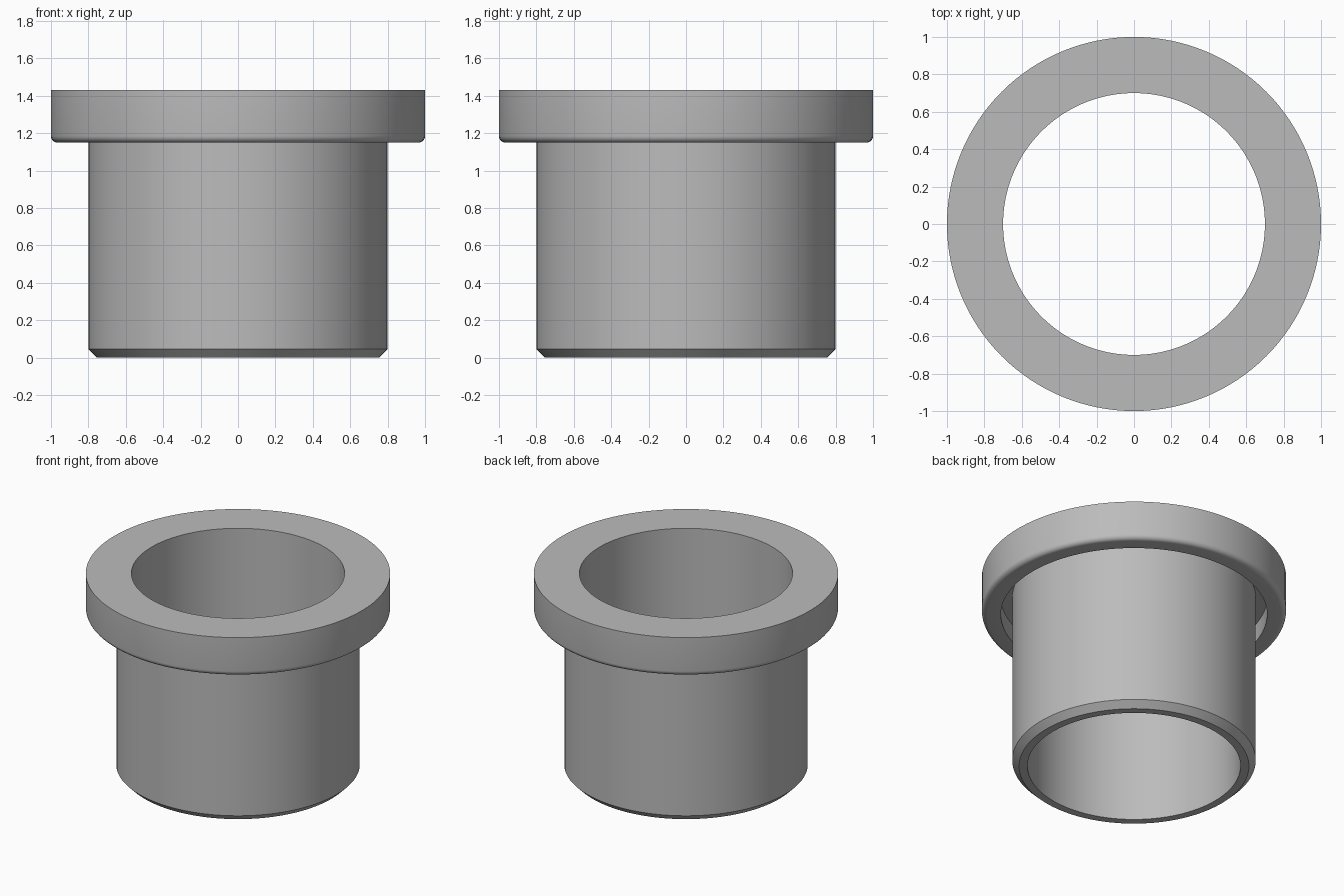
import bpy
import bmesh
import math

cube = bpy.data.objects.get("Cube")
if cube:
    bpy.data.objects.remove(cube, do_unlink=True)

SEGMENTS = 128
BORE, BODY, FLANGE = 0.70, 0.80, 1.0
SEAT, TOP = 1.15, 1.43
CHAMFER, FILLET = 0.045, 0.035
GROOVE, DEPTH = 0.875, 0.13

# Plain grey metal
metal = bpy.data.materials.new("grey_metal")
metal.use_nodes = True
grey = (0.5, 0.5, 0.5, 1)
metal.diffuse_color = grey
metal.node_tree.nodes["Principled BSDF"].inputs["Base Color"].default_value = grey

# Half section: bore, chamfered foot, body, relief groove under the flange
profile = [(BORE, TOP), (BORE, 0), (BODY - CHAMFER, 0), (BODY, CHAMFER),
           (BODY, SEAT + DEPTH), (GROOVE, SEAT + DEPTH), (GROOVE, SEAT)]

# Rounded lower rim of the flange
for i in range(7):
    a = math.radians(-90 + 15 * i)
    profile.append((FLANGE - FILLET + FILLET * math.cos(a),
                    SEAT + FILLET + FILLET * math.sin(a)))
profile.append((FLANGE, TOP))

# Revolve the section around z
bm = bmesh.new()
verts = [bm.verts.new((r, 0, z)) for r, z in profile]
edges = [bm.edges.new((v, verts[(i + 1) % len(verts)])) for i, v in enumerate(verts)]
bmesh.ops.spin(bm, geom=verts + edges, cent=(0, 0, 0), axis=(0, 0, 1),
               angle=2 * math.pi, steps=SEGMENTS, use_merge=True)
bmesh.ops.remove_doubles(bm, verts=bm.verts[:], dist=0.0001)
bmesh.ops.recalc_face_normals(bm, faces=bm.faces[:])

mesh = bpy.data.meshes.new("flanged_bushing")
bm.to_mesh(mesh)
bm.free()
mesh.materials.append(metal)
bushing = bpy.data.objects.new("flanged_bushing", mesh)
bpy.context.collection.objects.link(bushing)

# Smooth walls with crisp edges
bpy.context.view_layer.objects.active = bushing
bushing.select_set(True)
bpy.ops.object.shade_smooth_by_angle(angle=math.radians(30))
